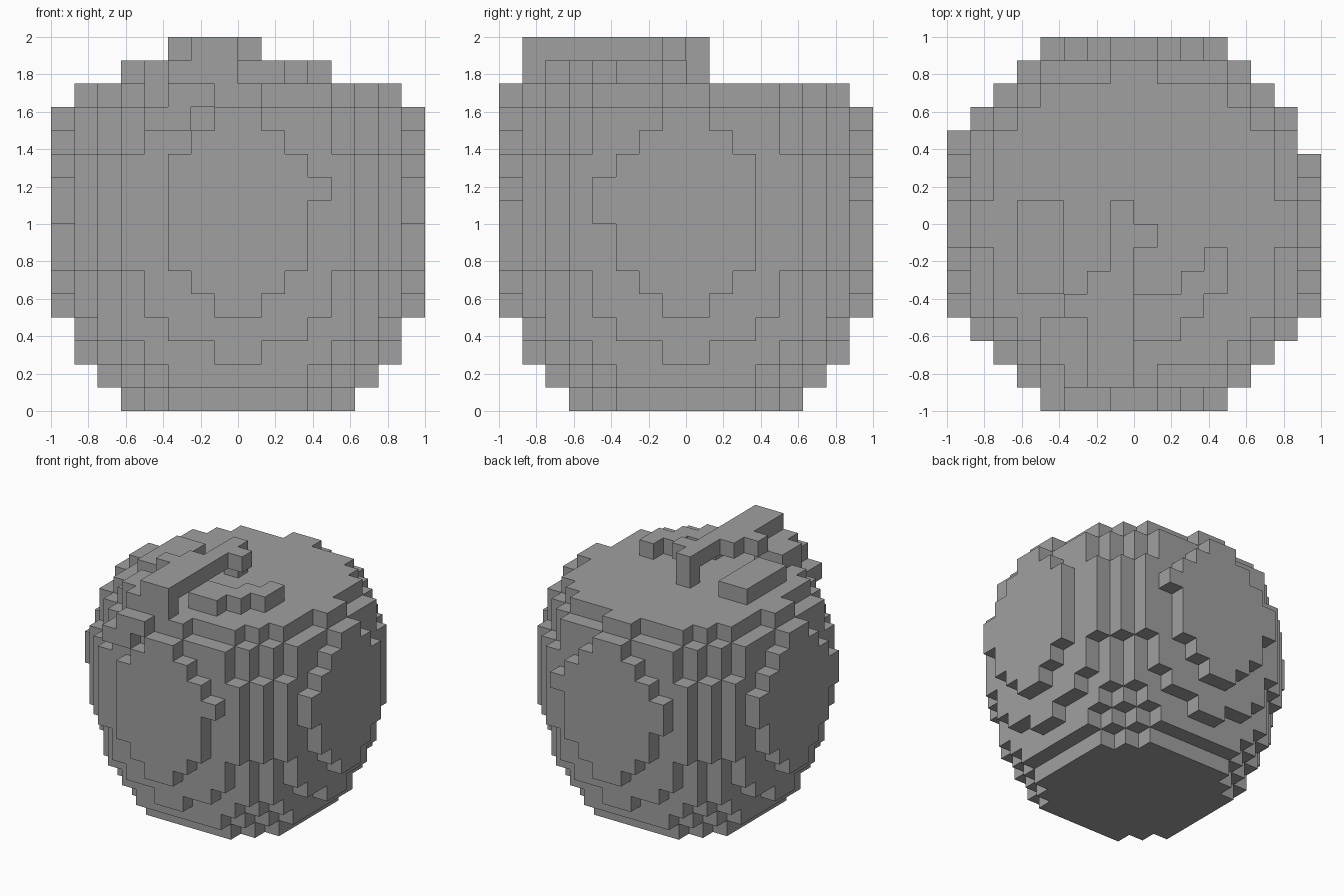
import bpy
import bmesh
import math

if "Cube" in bpy.data.objects:
    bpy.data.objects.remove(bpy.data.objects["Cube"], do_unlink=True)

S = 0.125  # block size, 16 blocks per axis

grey = bpy.data.materials.new("plain grey")
grey.use_nodes = True
COLOUR = (0.35, 0.35, 0.35, 1.0)
grey.diffuse_color = COLOUR
grey.node_tree.nodes["Principled BSDF"].inputs["Base Color"].default_value = COLOUR


def box(x0, x1, y0, y1, z0, z1):
    """Block cells inside a box given in units."""
    def span(a, b, o):
        return range(round((a + o) / S), round((b + o) / S))
    return {(i, j, k) for i in span(x0, x1, 1) for j in span(y0, y1, 1) for k in span(z0, z1, 0)}


# Round body: squared disc radius, in blocks, of every layer from the ground up
LAYERS = [27, 37, 43, 51, 57, 60, 64, 64, 64, 64, 64, 59, 57, 43]
body = {(i, j, k) for k, r2 in enumerate(LAYERS) for i in range(16) for j in range(16)
        if (i - 7.5) ** 2 + (j - 7.5) ** 2 <= r2}

# Small bumps at the edges of the flat sides
body |= box(0.375, 0.5, -1, -0.875, 1.125, 1.25)
body |= box(0.875, 1, -0.5, -0.375, 1.0, 1.25)
body |= box(0.375, 0.5, 0.875, 1, 1.125, 1.25)
body |= box(-0.5, -0.375, 0.875, 1, 1.0, 1.25)
for y in (-0.5, 0.375):
    body |= box(-1, -0.875, y, y + S, 1.0, 1.25)

# Stem: post in the middle, bar to the front, drop over the front edge
stem = box(-0.125, 0, 0, 0.125, 1.75, 2)
stem |= box(-0.125, 0, -0.25, 0, 1.875, 2)
stem |= box(0, 0.125, -0.125, 0, 1.875, 2)
stem |= box(-0.25, 0, -0.875, -0.25, 1.875, 2)
stem |= box(-0.375, -0.25, -0.5, -0.375, 1.875, 2)
stem |= box(-0.25, 0, -0.875, -0.75, 1.5, 2)

# Stepped leaf on the +x side of the top
left_leaf = box(0, 0.25, -0.625, -0.375, 1.75, 1.875)
left_leaf |= box(0.25, 0.375, -0.5, -0.25, 1.75, 1.875)
left_leaf |= box(0.375, 0.5, -0.375, -0.125, 1.75, 1.875)

# Flat leaf on the -x side of the top
right_leaf = box(-0.625, -0.375, -0.375, 0.125, 1.75, 1.875)

# Leaf folding over the front edge beside the stem
front_leaf = box(-0.375, -0.25, -0.875, -0.5, 1.5, 1.875)
front_leaf |= box(-0.5, -0.375, -0.75, -0.5, 1.625, 1.875)
front_leaf |= box(-0.375, -0.125, -1, -0.875, 1.625, 1.75)
front_leaf |= box(-0.5, -0.25, -1, -0.875, 1.5, 1.625)

parts = {"body": body, "stem": stem, "left_leaf": left_leaf,
         "right_leaf": right_leaf, "front_leaf": front_leaf}
solid = set().union(*parts.values())


def build(name, cells):
    """Make the outer block faces of one part and merge the flat areas."""
    bm = bmesh.new()
    for c in cells:
        for axis in range(3):
            u, v = (axis + 1) % 3, (axis + 2) % 3
            for side in (0, 1):
                n = list(c)
                n[axis] += 2 * side - 1
                if tuple(n) in solid:
                    continue
                ring = [(0, 0), (1, 0), (1, 1), (0, 1)]
                if side == 0:
                    ring.reverse()
                verts = []
                for a, b in ring:
                    p = list(c)
                    p[axis] += side
                    p[u] += a
                    p[v] += b
                    verts.append(bm.verts.new((p[0] * S - 1, p[1] * S - 1, p[2] * S)))
                bm.faces.new(verts)
    bmesh.ops.remove_doubles(bm, verts=bm.verts, dist=0.001)
    bmesh.ops.dissolve_limit(bm, angle_limit=math.radians(1), verts=bm.verts, edges=bm.edges)
    mesh = bpy.data.meshes.new(name)
    bm.to_mesh(mesh)
    bm.free()
    mesh.materials.append(grey)
    bpy.context.scene.collection.objects.link(bpy.data.objects.new(name, mesh))


claimed = set()
for part_name, part_cells in parts.items():
    build(part_name, part_cells - claimed)
    claimed |= part_cells
